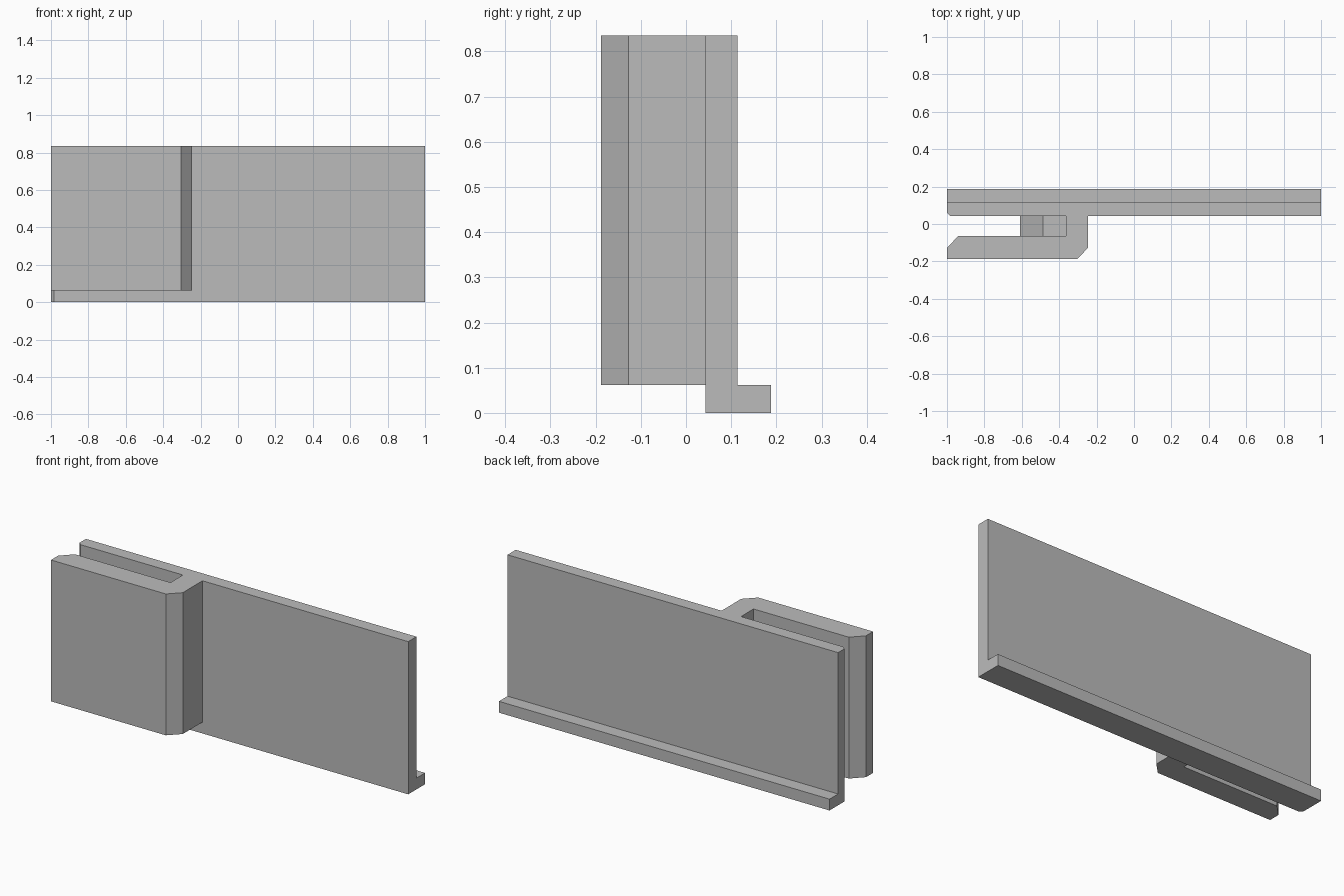
import bpy
import bmesh
from mathutils import Vector

cube = bpy.data.objects.get("Cube")
if cube:
    bpy.data.objects.remove(cube, do_unlink=True)

grey = bpy.data.materials.new("plain grey")
grey.use_nodes = True
grey.diffuse_color = (0.5, 0.5, 0.5, 1)
grey.node_tree.nodes["Principled BSDF"].inputs["Base Color"].default_value = (0.5, 0.5, 0.5, 1)


def prism(name, outline, direction):
    """Extrude a flat outline along a direction."""
    bm = bmesh.new()
    base = bm.faces.new([bm.verts.new(p) for p in outline])
    ext = bmesh.ops.extrude_face_region(bm, geom=[base])
    moved = [g for g in ext["geom"] if isinstance(g, bmesh.types.BMVert)]
    bmesh.ops.translate(bm, verts=moved, vec=Vector(direction))
    bmesh.ops.recalc_face_normals(bm, faces=bm.faces)
    mesh = bpy.data.meshes.new(name)
    bm.to_mesh(mesh)
    bm.free()
    mesh.materials.append(grey)
    obj = bpy.data.objects.new(name, mesh)
    bpy.context.collection.objects.link(obj)
    return obj


LIP, TOP = 0.062, 0.835
FRONT, BACK, EDGE = 0.043, 0.114, 0.188

# Upright panel and J-shaped clip share one plan outline above the lip
plan = [(-1, BACK), (-1, 0.06), (-0.983, FRONT), (-0.363, FRONT), (-0.363, -0.065),
        (-0.94, -0.065), (-1, -0.127), (-1, -EDGE), (-0.305, -EDGE),
        (-0.245, -0.127), (-0.245, FRONT), (1, FRONT), (1, BACK)]
prism("panel_with_clip", [(x, y, LIP) for x, y in plan], (0, 0, TOP - LIP))

# Foot along the bottom, stepping out behind the panel
foot = [(-1, EDGE), (-1, 0.06), (-0.983, FRONT), (1, FRONT), (1, EDGE)]
prism("bottom_lip", [(x, y, 0) for x, y in foot], (0, 0, LIP))

# Sloped stop bridging the slot behind the clip
stop = [(-0.363, 0.27), (-0.487, 0.27), (-0.61, 0.39),
        (-0.61, 0.51), (-0.487, 0.63), (-0.363, 0.63)]
prism("slot_stop", [(x, -0.065, z) for x, z in stop], (0, FRONT + 0.065, 0))
